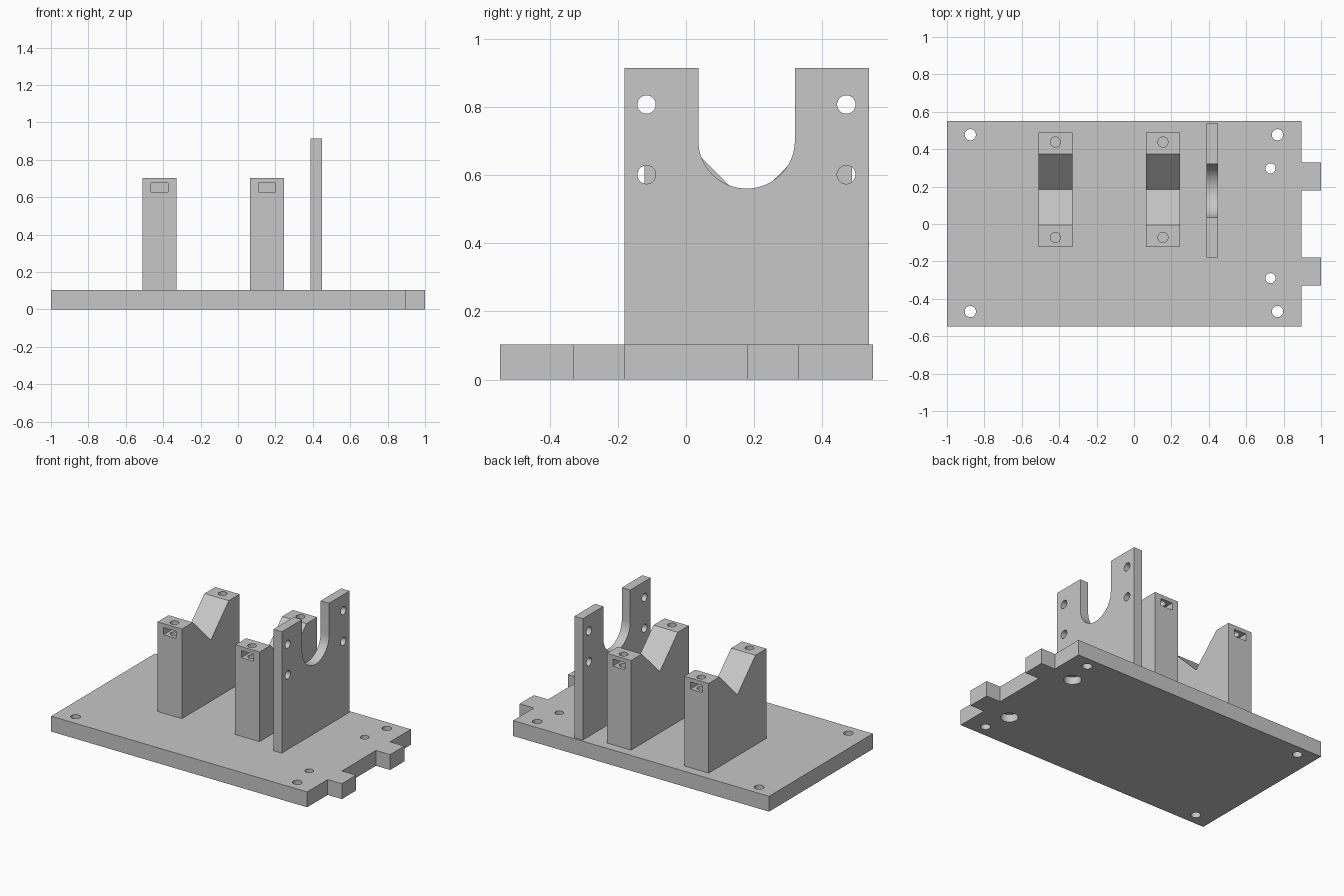
import bpy, math
from mathutils import Vector

if "Cube" in bpy.data.objects:
    bpy.data.objects.remove(bpy.data.objects["Cube"], do_unlink=True)

grey = bpy.data.materials.new("light grey")
grey.use_nodes = True
colour = (0.57, 0.57, 0.57, 1)
grey.diffuse_color = colour
grey.node_tree.nodes["Principled BSDF"].inputs["Base Color"].default_value = colour

TOP = 0.103  # upper face of the base


def prism(name, outline, a, b, axis):
    """Extrude a counter-clockwise outline from a to b along z (xy outline) or x (yz outline)."""
    place = (lambda p, d: (p[0], p[1], d)) if axis == "z" else (lambda p, d: (d, p[0], p[1]))
    n = len(outline)
    verts = [place(p, d) for d in (a, b) for p in outline]
    faces = [list(range(n))[::-1], list(range(n, 2 * n))]
    faces += [[i, (i + 1) % n, n + (i + 1) % n, n + i] for i in range(n)]
    mesh = bpy.data.meshes.new(name)
    mesh.from_pydata(verts, [], faces)
    mesh.materials.append(grey)
    obj = bpy.data.objects.new(name, mesh)
    bpy.context.collection.objects.link(obj)
    return obj


def circle(u, v, r, n=40):
    return [(u + r * math.cos(math.tau * i / n), v + r * math.sin(math.tau * i / n)) for i in range(n)]


def rect(u0, v0, u1, v1):
    return [(u0, v0), (u1, v0), (u1, v1), (u0, v1)]


def carve(obj, cutters):
    """Subtract each cutter, then shade curved walls smooth."""
    bpy.ops.object.select_all(action="DESELECT")
    bpy.context.view_layer.objects.active = obj
    obj.select_set(True)
    for cutter in cutters:
        mod = obj.modifiers.new("cut", "BOOLEAN")
        mod.operation, mod.solver, mod.object = "DIFFERENCE", "EXACT", cutter
        bpy.ops.object.modifier_apply(modifier=mod.name)
        bpy.data.objects.remove(cutter, do_unlink=True)
    bpy.ops.object.shade_smooth_by_angle(angle=math.radians(30))


# Base plate with two tabs on the left end
EDGE = 0.895
base = prism("base_plate", [
    (-1, -0.547), (EDGE, -0.547), (EDGE, -0.33), (1, -0.33), (1, -0.18), (EDGE, -0.18),
    (EDGE, 0.18), (1, 0.18), (1, 0.33), (EDGE, 0.33), (EDGE, 0.55), (-1, 0.55)], 0, TOP, "z")
cuts = [prism("corner_hole", circle(x, y, 0.03), -0.1, 0.2, "z")
        for x in (-0.875, 0.767) for y in (-0.468, 0.477)]
for y in (-0.29, 0.297):
    cuts.append(prism("screw_hole", circle(0.73, y, 0.027), -0.1, 0.2, "z"))
    cuts.append(prism("counterbore", circle(0.73, y, 0.053), -0.1, 0.05, "z"))
carve(base, cuts)

# V-shaped cradle blocks with clamp holes and nut slots
FRONT, BACK, HEIGHT = -0.122, 0.488, 0.703
MID, HALF = 0.184, 0.19
for name, x in (("right_cradle", -0.42), ("left_cradle", 0.155)):
    block = prism(name, [
        (FRONT, TOP), (BACK, TOP), (BACK, HEIGHT), (MID + HALF, HEIGHT),
        (MID, HEIGHT - HALF), (MID - HALF, HEIGHT), (FRONT, HEIGHT)], x - 0.09, x + 0.09, "x")
    cuts = []
    for face, inward in ((FRONT, 1), (BACK, -1)):
        hole_y = face + inward * 0.05
        y0, y1 = sorted((face - inward * 0.05, face + inward * 0.095))
        cuts.append(prism("clamp_hole", circle(x, hole_y, 0.027), 0.56, 0.8, "z"))
        cuts.append(prism("nut_slot", rect(x - 0.045, y0, x + 0.045, y1), 0.629, 0.677, "z"))
    carve(block, cuts)

# Upright mounting plate with a U-shaped opening
U_MID, U_RAD, U_Z, PEAK = 0.178, 0.142, 0.703, 0.915
arc = [(U_MID + U_RAD * math.cos(math.pi * i / 32), U_Z - U_RAD * math.sin(math.pi * i / 32))
       for i in range(33)]
upright = prism("mounting_plate",
                [(-0.18, TOP), (0.537, TOP), (0.537, PEAK), (U_MID + U_RAD, PEAK)] + arc
                + [(U_MID - U_RAD, PEAK), (-0.18, PEAK)], 0.388, 0.45, "x")
carve(upright, [prism("mount_hole", circle(y, z, 0.027), 0.3, 0.5, "x")
                for y in (-0.116, 0.471) for z in (0.602, 0.808)])
